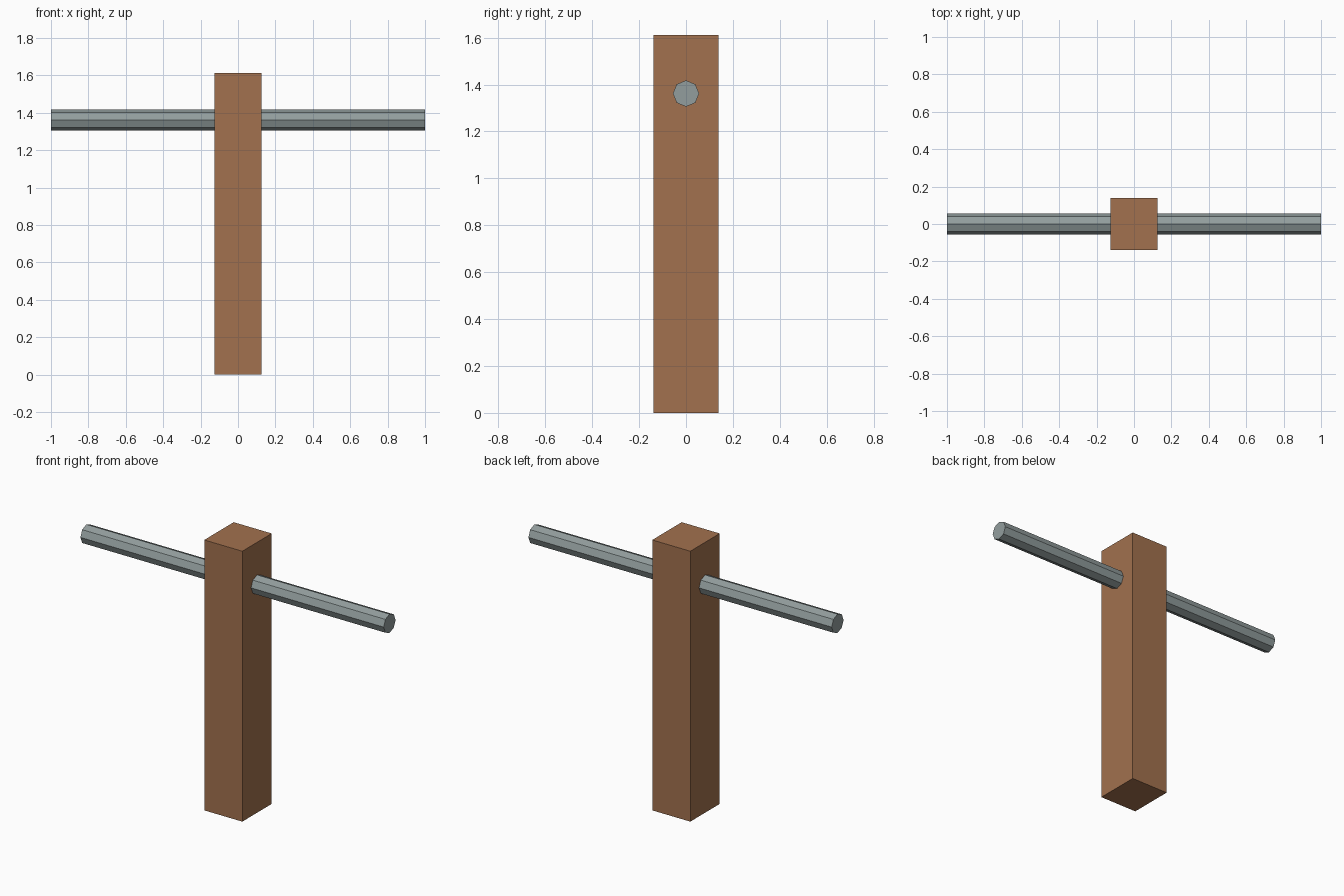
import bpy
import math

if "Cube" in bpy.data.objects:
    bpy.data.objects.remove(bpy.data.objects["Cube"])


def material(name, color):
    mat = bpy.data.materials.new(name)
    mat.diffuse_color = color
    mat.use_nodes = True
    mat.node_tree.nodes["Principled BSDF"].inputs["Base Color"].default_value = mat.diffuse_color
    return mat


# Upright wooden post
POST_SIZE = (0.251, 0.277, 1.612)
bpy.ops.mesh.primitive_cube_add(size=1, location=(0, 0, POST_SIZE[2] / 2))
post = bpy.context.object
post.name = "post"
post.scale = POST_SIZE
bpy.ops.object.transform_apply(location=False, rotation=False, scale=True)
post.data.materials.append(material("wood", (0.36, 0.165, 0.077, 1)))

# Eight-sided metal bar running through the post
bpy.ops.mesh.primitive_cylinder_add(
    vertices=8, radius=0.056, depth=2,
    location=(0, 0, 1.362), rotation=(0, math.pi / 2, 0))
bar = bpy.context.object
bar.name = "cross_bar"
bar.data.materials.append(material("metal", (0.29, 0.34, 0.34, 1)))
